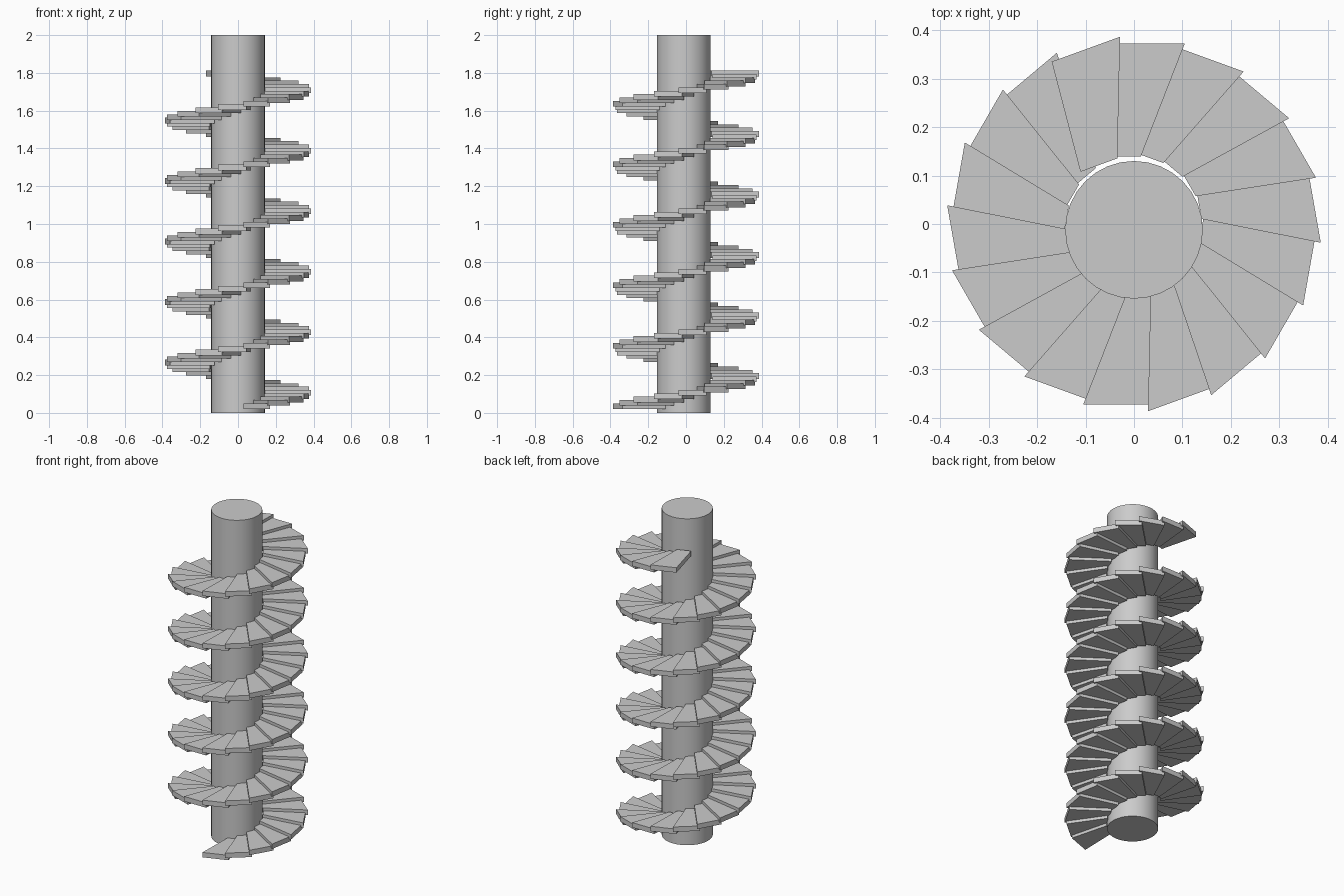
import bpy, bmesh
from math import radians
from mathutils import Matrix

if "Cube" in bpy.data.objects:
    bpy.data.objects.remove(bpy.data.objects["Cube"])

STEPS, TURN, RISE = 100, radians(20), 0.0178
THICK, Z0 = 0.03, 0.02

# central column, set slightly towards the front
bpy.ops.mesh.primitive_cylinder_add(vertices=32, radius=0.142, depth=2,
                                    location=(0, -0.012, 1))
column = bpy.context.object
column.name = "column"
bpy.ops.object.shade_smooth_by_angle(angle=radians(30))

# one wedge-shaped tread, drawn with its outer edge towards +y
PROFILE = [(0.014, 0.139), (0.105, 0.373), (-0.045, 0.373), (-0.067, 0.139)]


def add_step(bm, angle, z):
    rot = Matrix.Rotation(angle, 4, 'Z')
    rot.translation.z = z
    low = [bm.verts.new(rot @ Matrix.Translation((x, y, 0)).translation) for x, y in PROFILE]
    top = [bm.verts.new(rot @ Matrix.Translation((x, y, THICK)).translation) for x, y in PROFILE]
    bm.faces.new(low[::-1])
    bm.faces.new(top)
    for i in range(4):
        j = (i + 1) % 4
        bm.faces.new((low[i], low[j], top[j], top[i]))


# spiral of treads climbing counter-clockwise from the front
bm = bmesh.new()
for n in range(STEPS):
    add_step(bm, radians(-160) + n * TURN, Z0 + n * RISE)
mesh = bpy.data.meshes.new("spiral_steps")
bm.to_mesh(mesh)
bm.free()
steps = bpy.data.objects.new("spiral_steps", mesh)
bpy.context.collection.objects.link(steps)
